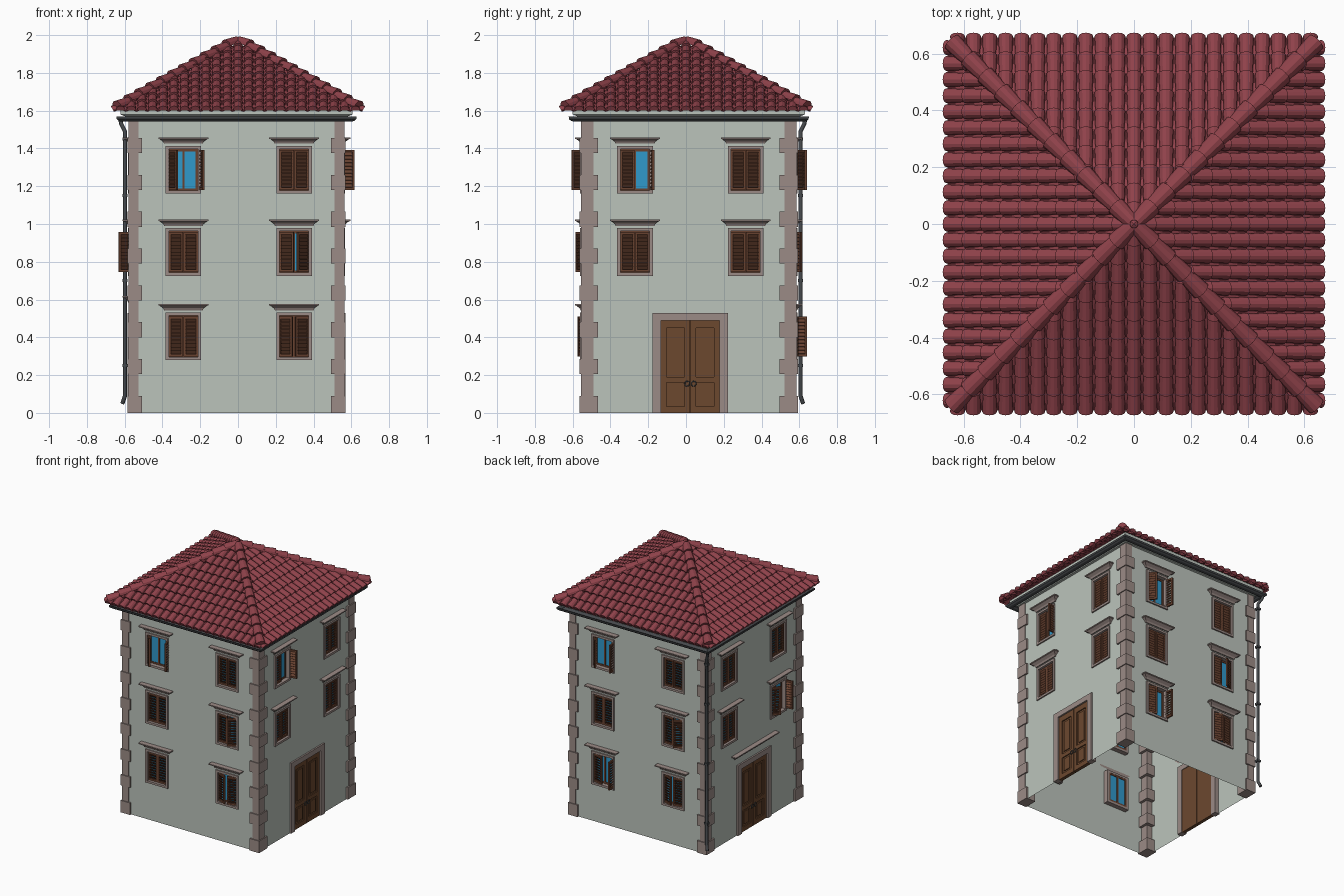
import bpy, bmesh
from math import radians, pi, cos, sin
from mathutils import Matrix, Vector

if "Cube" in bpy.data.objects:
    bpy.data.objects.remove(bpy.data.objects["Cube"])

T = lambda x, y, z: Matrix.Translation((x, y, z))
R = lambda deg, ax: Matrix.Rotation(radians(deg), 4, ax)
COLORS = {
    "plaster": (0.50, 0.55, 0.50), "stone": (0.33, 0.26, 0.24), "shutter_wood": (0.14, 0.055, 0.03),
    "door_wood": (0.15, 0.065, 0.028), "glass": (0.03, 0.32, 0.60), "clay": (0.28, 0.055, 0.07),
    "metal": (0.06, 0.065, 0.07)}
MATS = {}
for n, c in COLORS.items():
    MATS[n] = bpy.data.materials.new(n)
    MATS[n].diffuse_color = (*c, 1)
parts = {}


def bm_of(part, mat):
    return parts.setdefault(part, (bmesh.new(), mat))[0]


def box(bm, M, lo, hi):
    lo, hi = Vector(lo), Vector(hi)
    d = hi - lo
    bmesh.ops.create_cube(bm, size=1, matrix=M @ Matrix.Translation((lo + hi) / 2)
                          @ Matrix.Diagonal((abs(d.x), abs(d.y), abs(d.z), 1)))


def loft(bm, rings, closed=False, caps=False):
    vs = [[bm.verts.new(p) for p in r] for r in rings]
    for a, b in zip(vs, vs[1:] + ([vs[0]] if closed else [])):
        for i in range(len(a)):
            j = (i + 1) % len(a)
            bm.faces.new((a[i], a[j], b[j], b[i]))
    if caps:
        bm.faces.new(vs[0][::-1])
        bm.faces.new(vs[-1])


C = Vector((-0.008, 0.015, 0))      # centre of the body
HALF = 0.565
WALL_TOP = 1.57
ROWS = (1.287, 0.852, 0.405)        # window centre heights
OW, OH = 0.077, 0.11                # half size of a window opening
DW, DH = 0.155, 0.49                # door half width and height


def wall(M, holes):
    bm = bm_of("walls", "plaster")
    us = sorted({-HALF, HALF, *[u for h in holes for u in h[:2]]})
    zs = sorted({0, WALL_TOP, *[z for h in holes for z in h[2:]]})
    for u0, u1 in zip(us, us[1:]):
        for z0, z1 in zip(zs, zs[1:]):
            u, z = (u0 + u1) / 2, (z0 + z1) / 2
            if not any(h[0] < u < h[1] and h[2] < z < h[3] for h in holes):
                bm.faces.new([bm.verts.new(M @ Vector(p)) for p in
                              ((u0, 0, z0), (u1, 0, z0), (u1, 0, z1), (u0, 0, z1))])


def cornice(M, u, z, w):
    rings = []
    for e, h in ((0, 0), (0.006, 0.012), (0.022, 0.024), (0.03, 0.026), (0.03, 0.034)):
        o = -0.008 - e
        rings.append([M @ Vector(p) for p in ((u - w - e, 0, z + h), (u - w - e, o, z + h),
                                              (u + w + e, o, z + h), (u + w + e, 0, z + h))])
    loft(bm_of("cornices", "stone"), rings, caps=True)


def leaf(M, u, z, side, angle):
    # louvred shutter leaf, hinged at the jamb
    bm = bm_of("shutters", "shutter_wood")
    H = M @ T(u + side * OW, 0.015, z) @ R(side * angle, 'Z')
    s, w, h = -side, 0.0755, OH - 0.004
    for a, b in ((0, 0.011), (w - 0.011, w)):
        box(bm, H, (s * a, -0.012, -h), (s * b, 0, h))
    for a, b in ((-h, -h + 0.013), (h - 0.013, h)):
        box(bm, H, (s * 0.011, -0.012, a), (s * (w - 0.011), 0, b))
    n = 10
    for i in range(n):
        zz = (-h + 0.013) + (i + 0.5) * (2 * h - 0.026) / n
        box(bm, H @ T(s * w / 2, -0.006, zz) @ R(35, 'X'),
            (-w / 2 + 0.01, -0.002, -0.011), (w / 2 - 0.01, 0.002, 0.011))


def window(M, u, z, angles):
    st = bm_of("window_frames", "stone")
    fw, fh = 0.094, 0.126
    for s in (-1, 1):
        box(st, M, (u + s * OW, -0.01, z - fh), (u + s * fw, 0.035, z + fh))
        box(st, M, (u - OW, -0.01, z + s * OH), (u + OW, 0.035, z + s * fh))
    sash = bm_of("window_sashes", "shutter_wood")
    for a in (-OW, -0.006, OW - 0.012):
        box(sash, M, (u + a, 0.02, z - OH), (u + a + 0.012, 0.034, z + OH))
    for a in (-OH, OH - 0.012):
        box(sash, M, (u - OW, 0.021, z + a), (u + OW, 0.033, z + a + 0.012))
    box(bm_of("window_glass", "glass"), M, (u - OW, 0.025, z - OH), (u + OW, 0.029, z + OH))
    for s, a in zip((-1, 1), angles):
        leaf(M, u, z, s, a)
    cornice(M, u, z + 0.138, 0.102)


def door(M, u, lintel):
    st = bm_of("door_frames", "stone")
    for s in (-1, 1):
        box(st, M, (u + s * DW, -0.012, 0), (u + s * 0.2, 0.03, 0.53))
    box(st, M, (u - DW, -0.012, DH), (u + DW, 0.03, 0.53))
    bm = bm_of("doors", "door_wood")
    for s in (-1, 1):
        box(bm, M, (u + s * 0.002, 0.008, 0), (u + s * DW, 0.025, DH))
        for a, b in ((0.002, 0.03), (0.125, DW)):
            box(bm, M, (u + s * a, 0, 0), (u + s * b, 0.008, DH))
        for a, b in ((0, 0.035), (0.16, 0.19), (DH - 0.04, DH)):
            box(bm, M, (u + s * 0.03, 0, a), (u + s * 0.125, 0.008, b))
        for a, b in ((0.05, 0.145), (0.205, 0.435)):
            box(bm, M, (u + s * 0.048, 0.002, a), (u + s * 0.107, 0.008, b))
        bpy.ops.mesh.primitive_torus_add(major_segments=12, minor_segments=6,
                                         major_radius=0.013, minor_radius=0.003)
        ob = bpy.context.object
        ob.name = "door_handle"
        ob.matrix_world = M @ T(u + s * 0.017, -0.004, 0.155) @ R(90, 'X')
        ob.data.materials.append(MATS["metal"])
    if lintel:
        cornice(M, u, 0.585, 0.23)


# four facades: (rotation, window offset, has door, door lintel, open leaves {(row, col): angles})
FACADES = (
    (0, 0.012, False, False, {(0, 0): (50, 108), (1, 1): (5, 32), (2, 1): (22, 18)}),
    (90, 0.008, True, False, {(0, 0): (0, 100)}),
    (180, 0, False, False, {(0, 0): (50, 100), (1, 1): (5, 32), (2, 0): (15, 95), (2, 1): (20, 10)}),
    (270, 0, True, True, {(1, 1): (40, 100)}))
for ang, off, has_door, lintel, opened in FACADES:
    M = Matrix.Translation(C) @ R(ang, 'Z') @ T(0, -HALF, 0)
    holes = []
    for r, z in enumerate(ROWS[:2] if has_door else ROWS):
        for c, u in enumerate((off - 0.293, off + 0.293)):
            window(M, u, z, opened.get((r, c), (0, 0)))
            holes.append((u - OW, u + OW, z - OH, z + OH))
    if has_door:
        door(M, off, lintel)
        holes.append((off - DW, off + DW, 0, DH))
    wall(M, holes)

# corner quoins, long and short blocks alternating
bm = bm_of("quoins", "stone")
for sx in (-1, 1):
    for sy in (-1, 1):
        for i in range(8):
            z = 0.01 + 0.195 * i
            for a, b, o, lx, ly in ((z if i else 0, z + 0.08, 0.578, 0.078, 0.098),
                                    (z + 0.08, min(z + 0.195, 1.56), 0.571, 0.052, 0.065)):
                box(bm, Matrix.Translation(C), (sx * (o - lx), sy * (o - ly), a), (sx * o, sy * o, b))


# eaves moulding and gutter: profiles carried round the square plan
def square_ring(part, mat, prof):
    rings = [[C + Vector((sx * o, sy * o, z)) for sx, sy in ((-1, -1), (1, -1), (1, 1), (-1, 1))]
             for o, z in prof]
    loft(bm_of(part, mat), rings, closed=True)


square_ring("eaves_moulding", "plaster", [(0.555, 1.55), (0.58, 1.555), (0.59, 1.57), (0.615, 1.58),
                                          (0.615, 1.603), (0.555, 1.603)])
square_ring("gutter", "metal", [(0.636, 1.568), (0.634, 1.555), (0.624, 1.546), (0.612, 1.543), (0.6, 1.546),
                                (0.59, 1.555), (0.588, 1.568), (0.594, 1.566), (0.612, 1.552), (0.63, 1.566)])

# downpipe on the back left corner
cu = bpy.data.curves.new("downpipe", 'CURVE')
cu.dimensions, cu.bevel_depth, cu.bevel_resolution, cu.use_fill_caps = '3D', 0.011, 2, True
path = [(-0.622, 0.63, 1.55), (-0.618, 0.626, 1.53), (-0.598, 0.606, 1.49), (-0.598, 0.606, 0.09), (-0.612, 0.62, 0.05)]
sp = cu.splines.new('POLY')
sp.points.add(len(path) - 1)
for p, co in zip(sp.points, path):
    p.co = (*co, 1)
cu.materials.append(MATS["metal"])
bpy.context.collection.objects.link(bpy.data.objects.new("downpipe", cu))
bm = bm_of("pipe_brackets", "metal")
for z in (0.25, 0.7, 1.15, 1.45):
    box(bm, T(-0.598, 0.606, z), (-0.014, -0.014, -0.008), (0.014, 0.014, 0.008))

# hipped roof of half-round tiles
ZA, SLOPE, EAVE = 1.958, 0.56, 0.655


def tile(bm, lo, hi, up, r0, r1, flip=1, cap=True, seg=6):
    side = (hi - lo).cross(up).normalized()
    rows = [[bm.verts.new(p + side * r * cos(pi * k / seg) + up * flip * r * sin(pi * k / seg))
             for k in range(seg + 1)] for p, r in ((lo, r0), (hi, r1))]
    for k in range(seg):
        q = (rows[0][k], rows[0][k + 1], rows[1][k + 1], rows[1][k])
        bm.faces.new(q if flip > 0 else q[::-1])
    if cap:
        bm.faces.new(rows[0][::-1])


tiles, hips = bm_of("roof_tiles", "clay"), bm_of("hip_tiles", "clay")
base = bm_of("roof_base", "clay")
PITCH, LEN = 0.0565, 0.066
for k in range(4):
    rot = R(90 * k, 'Z').to_3x3()
    up = rot @ Vector((0, -SLOPE, 1)).normalized()
    at = lambda u, d: rot @ Vector((u, -d, ZA - SLOPE * d))
    base.faces.new([base.verts.new(at(u, d)) for u, d in ((-0.64, 0.64), (0.64, 0.64), (0, 0))])
    for i in range(-22, 23):
        u, cover = i * PITCH / 2, i % 2 == 0
        for j in range(10):
            d1 = EAVE - j * LEN
            d0 = max(d1 - LEN * 1.12, abs(u))
            if d1 - abs(u) < 0.006:
                break
            if cover:
                tile(tiles, at(u, d1) + up * 0.012, at(u, d0) + up * 0.003, up, 0.026, 0.022)
            else:
                tile(tiles, at(u, d1) + up * 0.02, at(u, d0) + up * 0.011, up, 0.017, 0.017, -1, False, 4)
    hup = rot @ Vector((SLOPE / 2, -SLOPE / 2, 1)).normalized()
    N, D = 11, 0.635
    for j in range(N):
        d1 = D * (1 - j / N)
        d0 = max(0, d1 - D / N * 1.12)
        tile(hips, at(d1, d1) + hup * 0.02, at(d0, d0) + hup * 0.01, hup, 0.034, 0.028)

# turn every collected part into an object
for name, (bm, mat) in parts.items():
    if name not in ("walls", "roof_tiles", "hip_tiles", "roof_base"):
        bmesh.ops.recalc_face_normals(bm, faces=bm.faces)
    me = bpy.data.meshes.new(name)
    bm.to_mesh(me)
    bm.free()
    me.materials.append(MATS[mat])
    bpy.context.collection.objects.link(bpy.data.objects.new(name, me))

for m in bpy.data.materials:
    if m.users and not m.is_grease_pencil:
        m.use_nodes = True
        m.node_tree.nodes["Principled BSDF"].inputs["Base Color"].default_value = m.diffuse_color
